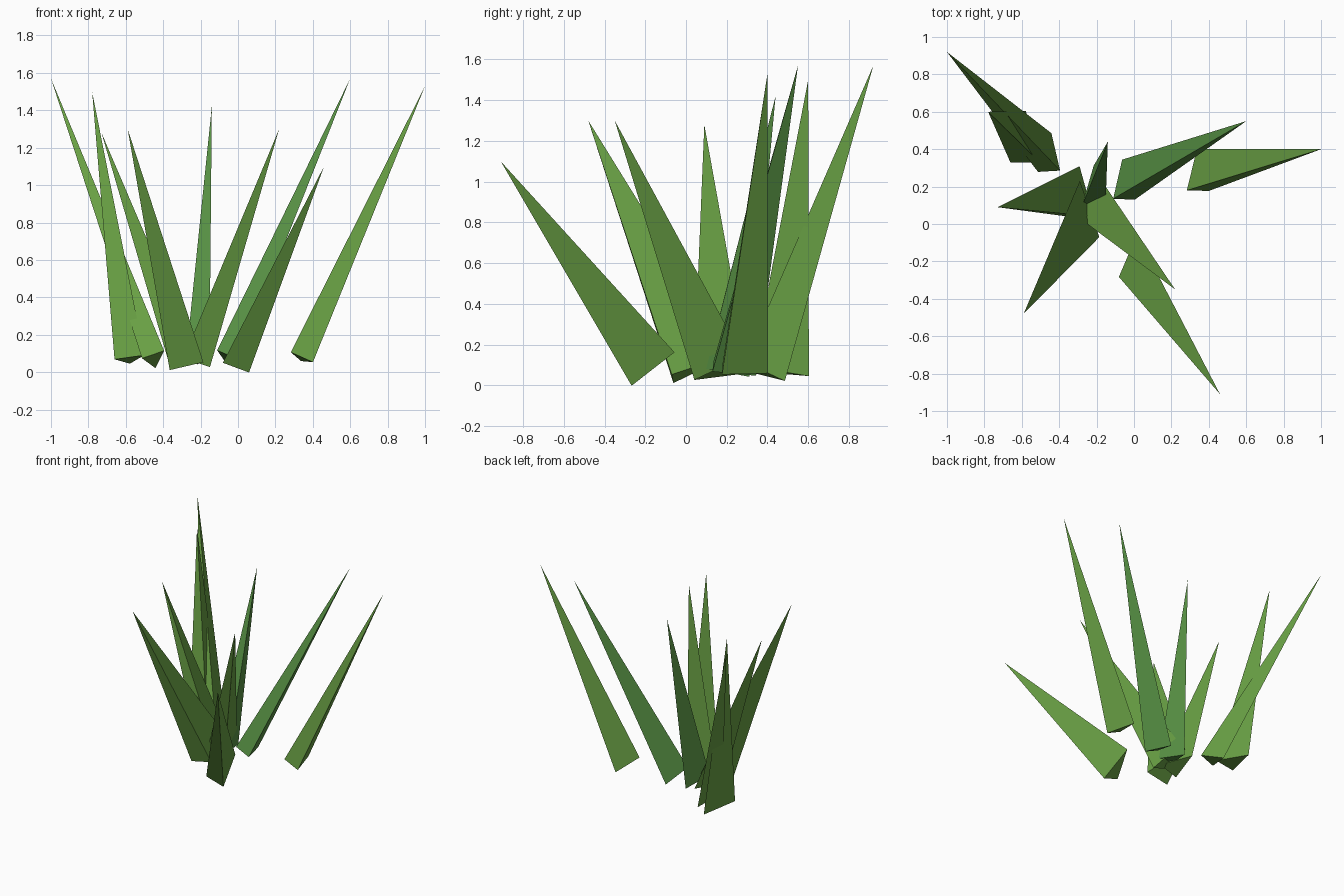
import bpy, bmesh, math
from mathutils import Vector, Matrix

if "Cube" in bpy.data.objects:
    bpy.data.objects.remove(bpy.data.objects["Cube"])


def material(name, rgb):
    m = bpy.data.materials.new(name)
    m.diffuse_color = (*rgb, 1)
    m.use_nodes = True
    m.node_tree.nodes["Principled BSDF"].inputs["Base Color"].default_value = m.diffuse_color
    return m


leaf = material("leaf_green", (0.141, 0.352, 0.058))
cool = material("cool_green", (0.100, 0.295, 0.060))


def blade(name, root, tip, width, mat):
    """Three-sided spike, twice as deep as wide, tilted from root to tip."""
    root, tip = Vector(root), Vector(tip)
    axis = tip - root
    length = axis.length
    bm = bmesh.new()
    bmesh.ops.create_cone(bm, cap_ends=True, segments=3,
                          radius1=width / math.sqrt(3), radius2=0, depth=length)
    bmesh.ops.remove_doubles(bm, verts=bm.verts[:], dist=1e-5)
    place = (Matrix.Translation(root)
             @ Vector((0, 0, 1)).rotation_difference(axis).to_matrix().to_4x4()
             @ Matrix.Diagonal((1, 2, 1, 1))
             @ Matrix.Translation((0, 0, length / 2)))
    bm.transform(place)
    bmesh.ops.recalc_face_normals(bm, faces=bm.faces[:])
    mesh = bpy.data.meshes.new(name)
    bm.to_mesh(mesh)
    bm.free()
    mesh.materials.append(mat)
    bpy.context.collection.objects.link(bpy.data.objects.new(name, mesh))


# root centre, tip, base width, colour of each grass blade
blades = [
    ((-0.45, 0.35, 0.07), (-1.00, 0.92, 1.57), 0.125, leaf),
    ((-0.58, 0.42, 0.068), (-0.78, 0.60, 1.50), 0.16, leaf),
    ((-0.29, 0.13, 0.055), (-0.73, 0.09, 1.28), 0.155, leaf),
    ((-0.28, 0.033, 0.072), (-0.59, -0.48, 1.30), 0.185, leaf),
    ((-0.215, 0.17, 0.07), (-0.14, 0.44, 1.42), 0.125, cool),
    ((-0.216, 0.118, 0.08), (0.22, -0.35, 1.30), 0.15, leaf),
    ((-0.057, 0.203, 0.077), (0.60, 0.55, 1.57), 0.125, cool),
    ((0.34, 0.253, 0.073), (1.00, 0.40, 1.53), 0.13, leaf),
    ((-0.002, -0.202, 0.07), (0.46, -0.91, 1.10), 0.15, leaf),
]
for i, (root, tip, width, mat) in enumerate(blades, 1):
    blade(f"grass_blade_{i}", root, tip, width, mat)
